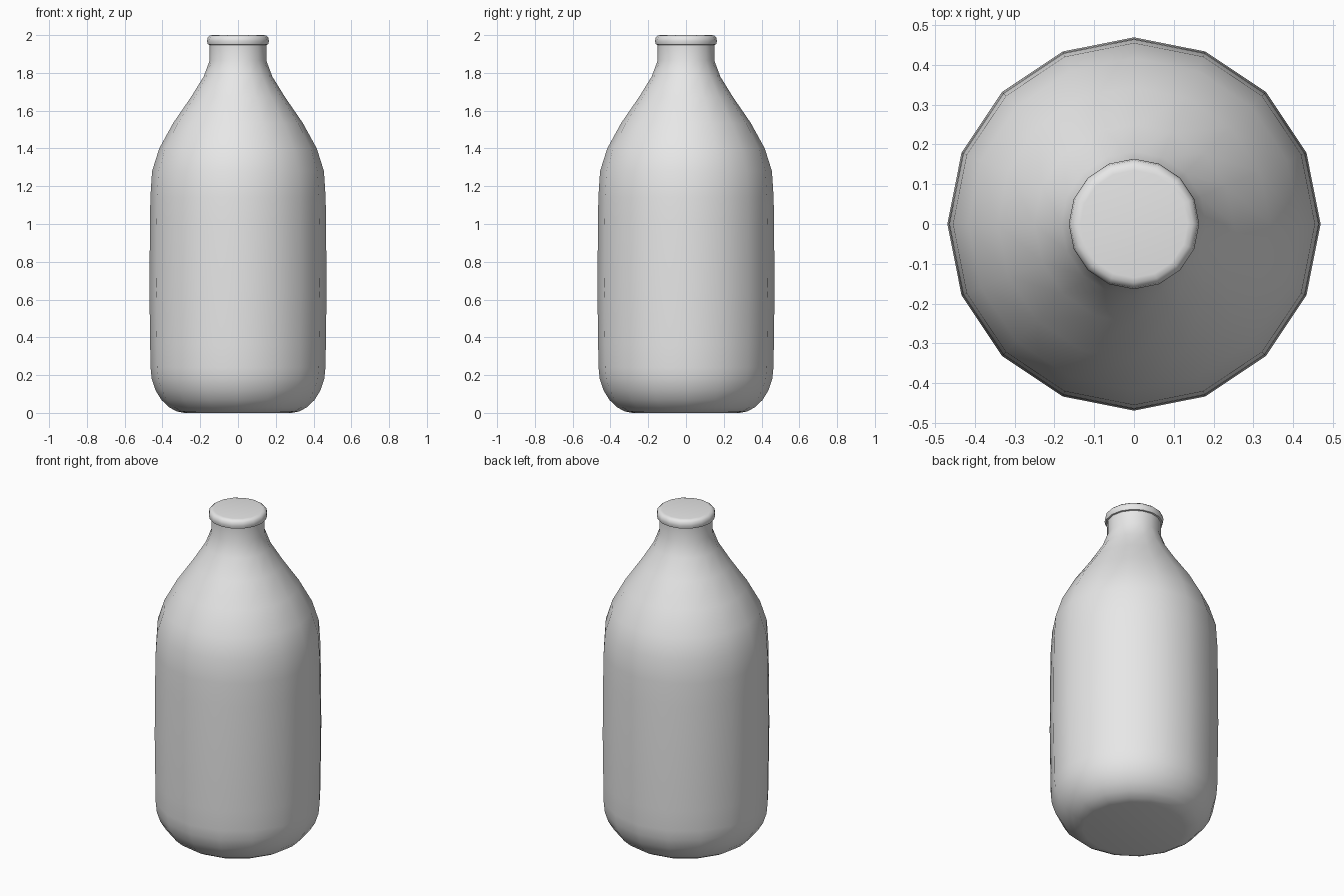
import bpy, bmesh, math

if "Cube" in bpy.data.objects:
    bpy.data.objects.remove(bpy.data.objects["Cube"])

SIDES = 16

grey = bpy.data.materials.new("plain grey")
grey.diffuse_color = (0.8, 0.8, 0.8, 1.0)
grey.use_nodes = True
grey.node_tree.nodes["Principled BSDF"].inputs["Base Color"].default_value = grey.diffuse_color


def lathe(name, profile, angle):
    """Revolve (radius, z) points, listed bottom to top, into a capped solid."""
    bm = bmesh.new()
    rings = []
    for r, z in profile:
        rings.append([bm.verts.new((r * math.cos(2 * math.pi * i / SIDES),
                                    r * math.sin(2 * math.pi * i / SIDES), z))
                      for i in range(SIDES)])
    for low, high in zip(rings, rings[1:]):
        for i in range(SIDES):
            j = (i + 1) % SIDES
            bm.faces.new((low[i], low[j], high[j], high[i]))
    bm.faces.new(rings[0][::-1])
    bm.faces.new(rings[-1])
    mesh = bpy.data.meshes.new(name)
    bm.to_mesh(mesh)
    bm.free()
    mesh.materials.append(grey)
    obj = bpy.data.objects.new(name, mesh)
    bpy.context.collection.objects.link(obj)
    bpy.ops.object.select_all(action='DESELECT')
    obj.select_set(True)
    bpy.context.view_layer.objects.active = obj
    bpy.ops.object.shade_smooth_by_angle(angle=math.radians(angle))
    return obj


# One continuous profile: base, body, shoulder, neck and rolled lip
bottle = [
    (0.285, 0.0), (0.325, 0.008), (0.365, 0.03), (0.405, 0.068),
    (0.437, 0.12), (0.457, 0.18), (0.463, 0.24), (0.465, 0.36),
    (0.469, 0.65), (0.466, 1.0), (0.464, 1.14), (0.455, 1.28),      # body
    (0.417, 1.40), (0.343, 1.535), (0.25, 1.67), (0.182, 1.78),     # shoulder
    (0.150, 1.865), (0.150, 1.948),                                 # neck
    (0.159, 1.950), (0.164, 1.968), (0.160, 1.988), (0.148, 1.998),
    (0.135, 2.0),                                                   # lip
]
lathe("bottle", bottle, 50)
